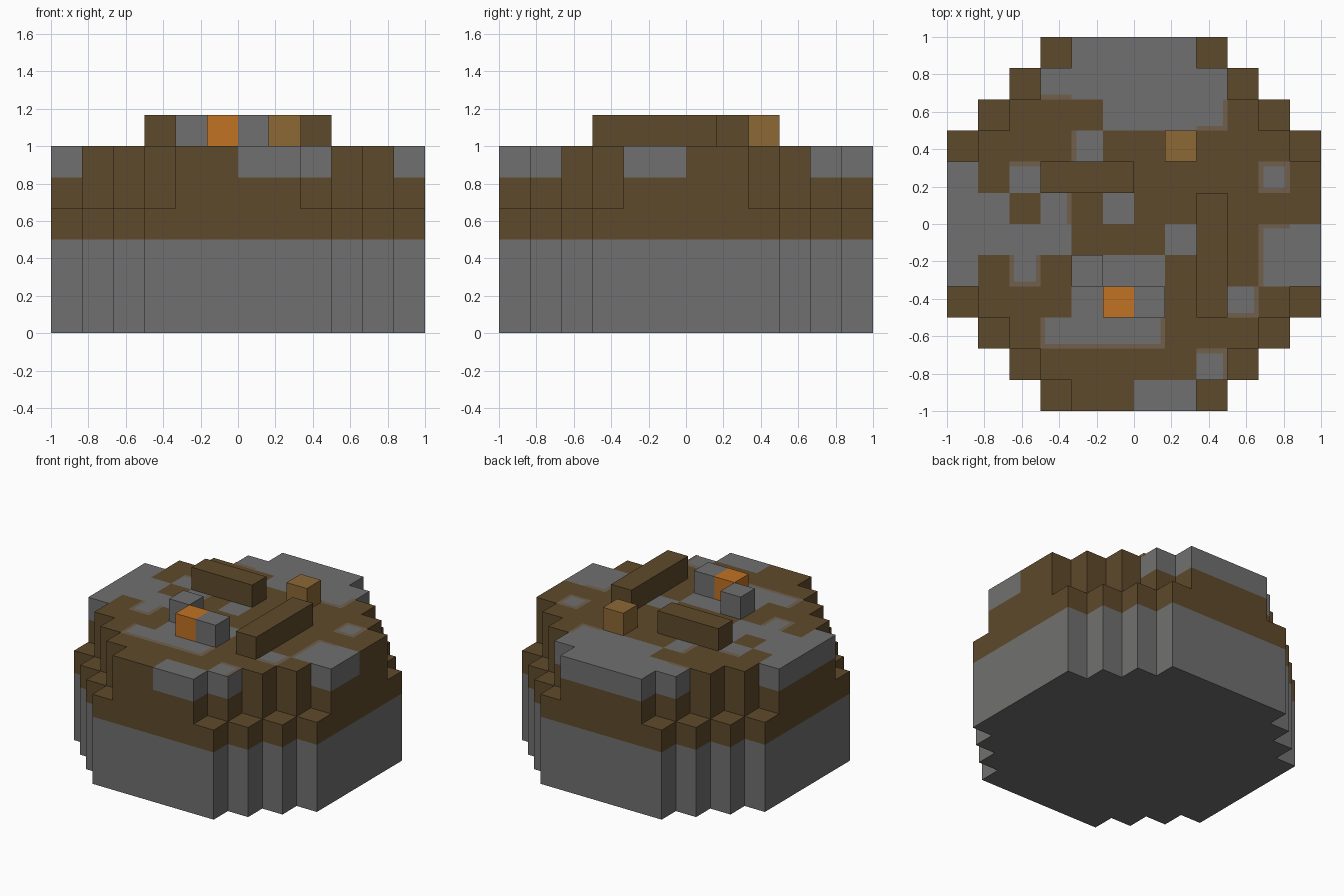
import bpy, bmesh

if "Cube" in bpy.data.objects:
    bpy.data.objects.remove(bpy.data.objects["Cube"], do_unlink=True)

U = 1 / 6          # grid step
N = 12             # cells across


def material(name, rgb):
    m = bpy.data.materials.new(name)
    m.use_nodes = True
    m.diffuse_color = (*rgb, 1)
    m.node_tree.nodes["Principled BSDF"].inputs["Base Color"].default_value = (*rgb, 1)
    return m


stone = material("stone_grey", (0.165, 0.163, 0.160))
earth = material("earth_brown", (0.114, 0.068, 0.025))
tan = material("tan_brown", (0.262, 0.140, 0.036))
orange = material("orange", (0.527, 0.168, 0.017))
rim = material("earth_grey_blend", (0.165, 0.117, 0.072))

# Top surface: S is a stone patch, a dot is earth
PATCHES = [
    "....SSSS....",
    "...SSSSSS...",
    ".....SSSS...",
    "....S.......",
    "S.S.......S.",
    "SS.S.S......",
    "SSSS...S..SS",
    "S.S.SSS...SS",
    "....SSS..S..",
    "...SSSS.....",
    "........S...",
    "......SS....",
]
# Cell sides: direction to the neighbour and the two corners of that side
SIDES = {
    "N": ((0, -1), (1, 0), (0, 0)),
    "E": ((1, 0), (1, 1), (1, 0)),
    "S": ((0, 1), (0, 1), (1, 1)),
    "W": ((-1, 0), (0, 0), (0, 1)),
}


def pos(c, r, z):
    return (c * U - 1, 1 - r * U, z)


def footprint(end_half_width):
    """Cells of a stepped round plan that widens by one cell per row."""
    return {(c, r) for c in range(N) for r in range(N)
            if abs(c - 5.5) < min(6, end_half_width + min(r, N - 1 - r))}


def quad(bm, points, mat=0):
    bm.faces.new([bm.verts.new(p) for p in points]).material_index = mat


def finish(name, bm, mats):
    bmesh.ops.remove_doubles(bm, verts=bm.verts[:], dist=0.0001)
    me = bpy.data.meshes.new(name)
    bm.to_mesh(me)
    bm.free()
    for m in mats:
        me.materials.append(m)
    ob = bpy.data.objects.new(name, me)
    bpy.context.collection.objects.link(ob)
    return ob


def walls(bm, cells, z0, z1, rule):
    for c, r in sorted(cells):
        for (dc, dr), a, b in SIDES.values():
            if (c + dc, r + dr) not in cells:
                p, q = (c + a[0], r + a[1]), (c + b[0], r + b[1])
                quad(bm, [pos(*p, z0), pos(*q, z0), pos(*q, z1), pos(*p, z1)], rule(c, r))


def cap(bm, cells, z, rule, down=False):
    for c, r in sorted(cells):
        pts = [pos(c, r, z), pos(c, r + 1, z), pos(c + 1, r + 1, z), pos(c + 1, r, z)]
        quad(bm, pts[::-1] if down else pts, rule(c, r))


def patch(c, r):
    return 0 if PATCHES[r][c] == "S" else 1


lower, upper = footprint(3), footprint(2)

# Mound: stone base, earth band with corner ledges, patchy top layer
bm = bmesh.new()
cap(bm, lower, 0, lambda c, r: 0, down=True)
walls(bm, lower, 0, 3 * U, lambda c, r: 0)
walls(bm, lower, 3 * U, 4 * U, lambda c, r: 1)
cap(bm, lower - upper, 4 * U, lambda c, r: 1)
walls(bm, upper, 4 * U, 5 * U, lambda c, r: 1)
walls(bm, upper, 5 * U, 6 * U, patch)
cap(bm, upper, 6 * U, patch)
finish("mound", bm, [stone, earth])

# Soft blended rims along some of the stone patches
RIMS = {(10, 4): "NESW", (3, 9): "WS", (4, 9): "S", (5, 9): "S", (6, 9): "SE",
        (8, 10): "NE", (9, 8): "ES", (10, 6): "NW", (10, 7): "W", (8, 2): "ES",
        (3, 1): "S", (3, 5): "E", (4, 3): "W", (2, 4): "N", (2, 7): "ESW"}
W = 0.15           # rim width as a share of a cell
bm = bmesh.new()
for (c, r), sides in RIMS.items():
    for s in sides:
        (dc, dr), a, b = SIDES[s]
        corners = [a, b, (b[0] - dc * W, b[1] - dr * W), (a[0] - dc * W, a[1] - dr * W)]
        quad(bm, [pos(c + x, r + y, 6 * U + 0.003) for x, y in corners])
finish("patch_rims", bm, [rim])


# Blocks lying on top
def block(name, c, r, mat, cols=1, rows=1):
    cells = {(c + i, r + j) for i in range(cols) for j in range(rows)}
    b = bmesh.new()
    walls(b, cells, 6 * U, 7 * U, lambda c, r: 0)
    cap(b, cells, 7 * U, lambda c, r: 0)
    finish(name, b, [mat])


block("back_log", 3, 4, earth, cols=3)
block("side_log", 8, 5, earth, rows=4)
block("tan_block", 7, 3, tan)
block("orange_block", 5, 8, orange)
block("left_stone_block", 6, 8, stone)
block("rear_stone_block", 4, 7, stone)
